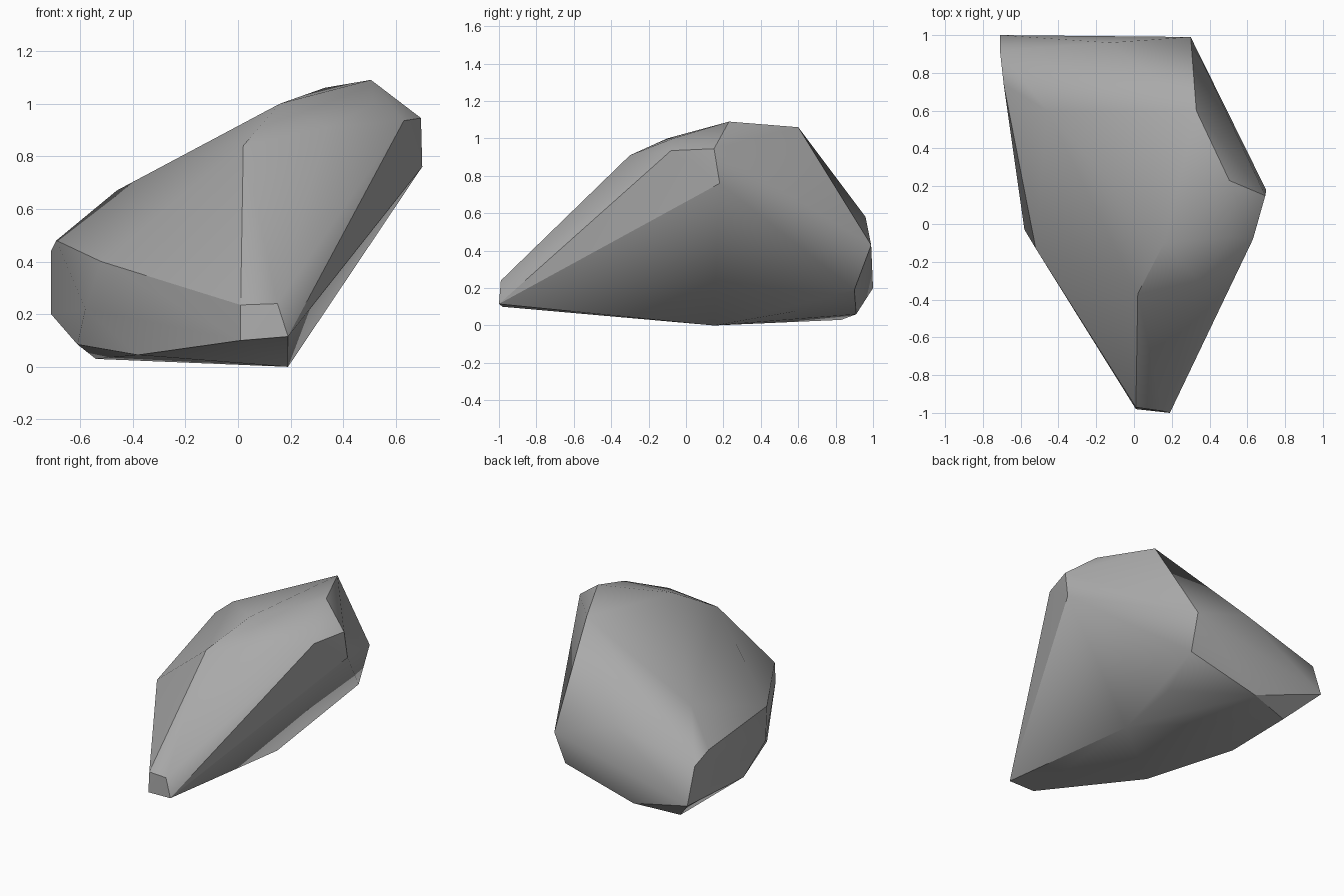
import bpy
import bmesh
import math

# Remove the default object
default_object = bpy.data.objects.get("Cube")
if default_object:
    bpy.data.objects.remove(default_object, do_unlink=True)

# Corners of the boulder, grouped by the chipped area they outline
chipped_areas = {
    "front_tip": [(.01, -.97, .235), (.15, -.99, .24), (.19, -1, .115), (.01, -.98, .1)],
    "right_shoulder": [(.7, .18, .76), (.695, .15, .945), (.63, -.08, .935),
                       (.515, -.07, 1), (.505, .23, 1.09)],
    "crown": [(.33, .6, 1.06), (.16, -.1, 1), (.34, -.3, .91),
              (.02, -.37, .84), (-.46, .6, .67)],
    "left_flank": [(-.71, .92, .44), (-.69, .74, .48), (-.52, -.13, .4),
                   (-.58, -.03, .22), (-.61, .25, .085), (-.71, 1, .2)],
    "back_wall": [(.3, .99, .43), (-.13, .96, .58), (.28, .9, .19)],
    "underside": [(.19, .15, 0), (.2, .58, .075), (-.24, .91, .06),
                  (-.54, .83, .03), (-.38, -.33, .045)],
}


def make_material(name, color):
    material = bpy.data.materials.new(name)
    material.use_nodes = True
    material.diffuse_color = color
    shader = next(n for n in material.node_tree.nodes if n.type == "BSDF_PRINCIPLED")
    shader.inputs["Base Color"].default_value = color
    shader.inputs["Roughness"].default_value = 0.9
    return material


def make_boulder(name, areas, material):
    """Wrap a tight convex skin around all the corners."""
    bm = bmesh.new()
    for corners in areas.values():
        for corner in corners:
            bm.verts.new(corner)
    hull = bmesh.ops.convex_hull(bm, input=bm.verts[:])
    leftovers = {v for v in hull["geom_interior"] + hull["geom_unused"]
                 if isinstance(v, bmesh.types.BMVert)}
    bmesh.ops.delete(bm, geom=list(leftovers), context="VERTS")

    # Merge nearly level triangles into broad facets
    bmesh.ops.dissolve_limit(bm, angle_limit=math.radians(2),
                             verts=bm.verts[:], edges=bm.edges[:])
    bmesh.ops.recalc_face_normals(bm, faces=bm.faces[:])

    mesh = bpy.data.meshes.new(name)
    bm.to_mesh(mesh)
    bm.free()
    mesh.materials.append(material)
    boulder = bpy.data.objects.new(name, mesh)
    bpy.context.collection.objects.link(boulder)
    return boulder


stone_grey = make_material("stone_grey", (0.4, 0.4, 0.4, 1))
boulder = make_boulder("boulder", chipped_areas, stone_grey)

# Soft worn slopes with crisp chipped edges
bpy.ops.object.select_all(action="DESELECT")
boulder.select_set(True)
bpy.context.view_layer.objects.active = boulder
bpy.ops.object.shade_smooth_by_angle(angle=math.radians(30))
